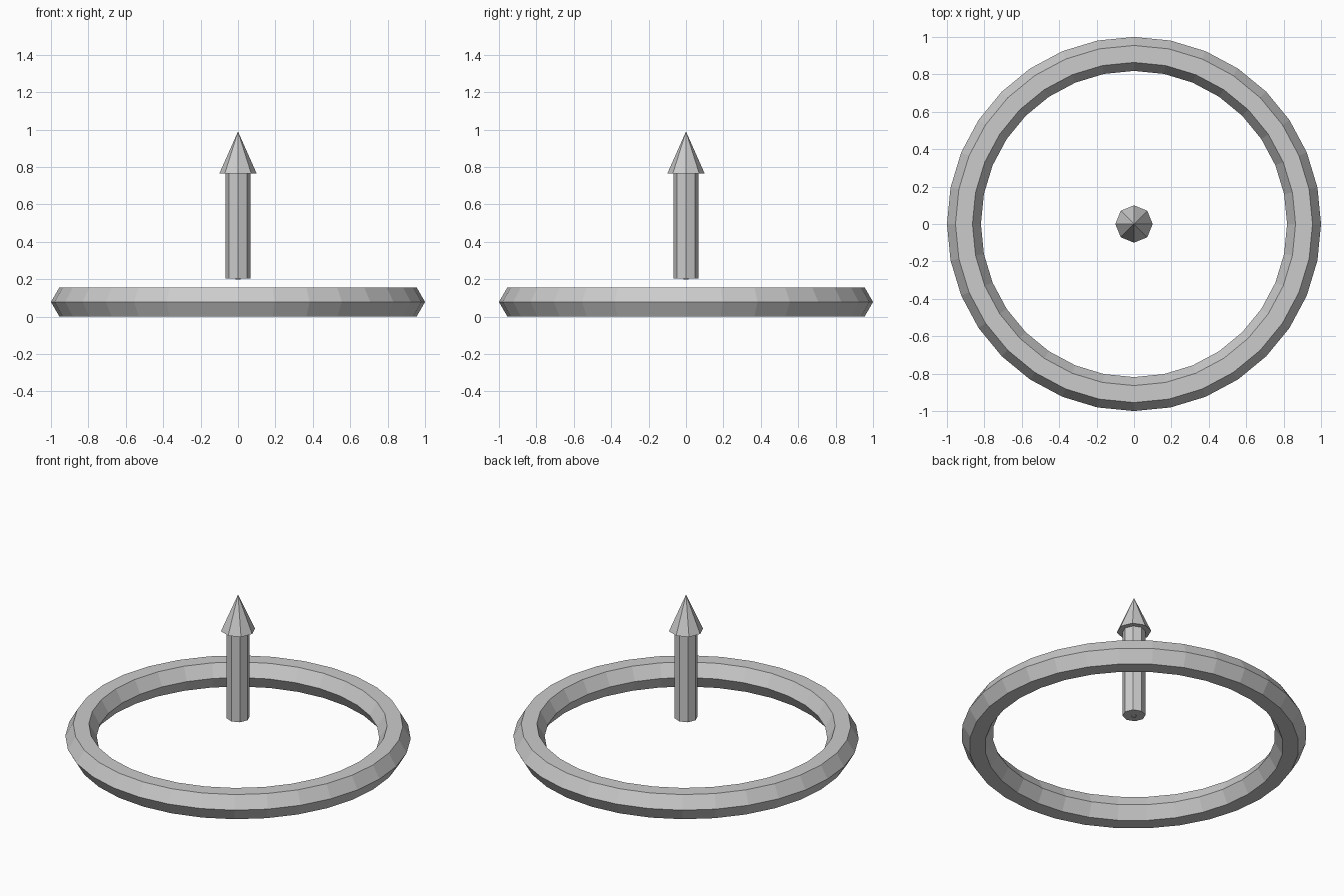
import bpy
import math

if "Cube" in bpy.data.objects:
    bpy.data.objects.remove(bpy.data.objects["Cube"])

grey = bpy.data.materials.new("plain grey")
grey.diffuse_color = (0.6, 0.6, 0.6, 1)
grey.use_nodes = True
grey.node_tree.nodes["Principled BSDF"].inputs["Base Color"].default_value = grey.diffuse_color


def finish(name):
    obj = bpy.context.object
    obj.name = name
    obj.data.materials.append(grey)
    return obj


def octagon_post(name, r_low, r_high, z0, z1):
    # eight-sided flat part with corners on the x and y axes
    bpy.ops.mesh.primitive_cone_add(vertices=8, radius1=r_low, radius2=r_high,
                                    depth=z1 - z0, location=(0, 0, (z0 + z1) / 2))
    return finish(name)


# Hexagonal-section base ring resting on the ground
minor = 0.0908
bpy.ops.mesh.primitive_torus_add(major_segments=32, minor_segments=6,
                                 major_radius=1 - minor, minor_radius=minor,
                                 location=(0, 0, minor * math.sin(math.pi / 3)))
finish("base_ring")

# Floating upright arrow
octagon_post("arrow_shaft", 0.067, 0.067, 0.205, 0.766)
octagon_post("arrow_head", 0.1, 0.0, 0.765, 0.99)
octagon_post("arrow_bottom_pin", 0.014, 0.014, 0.198, 0.21)
